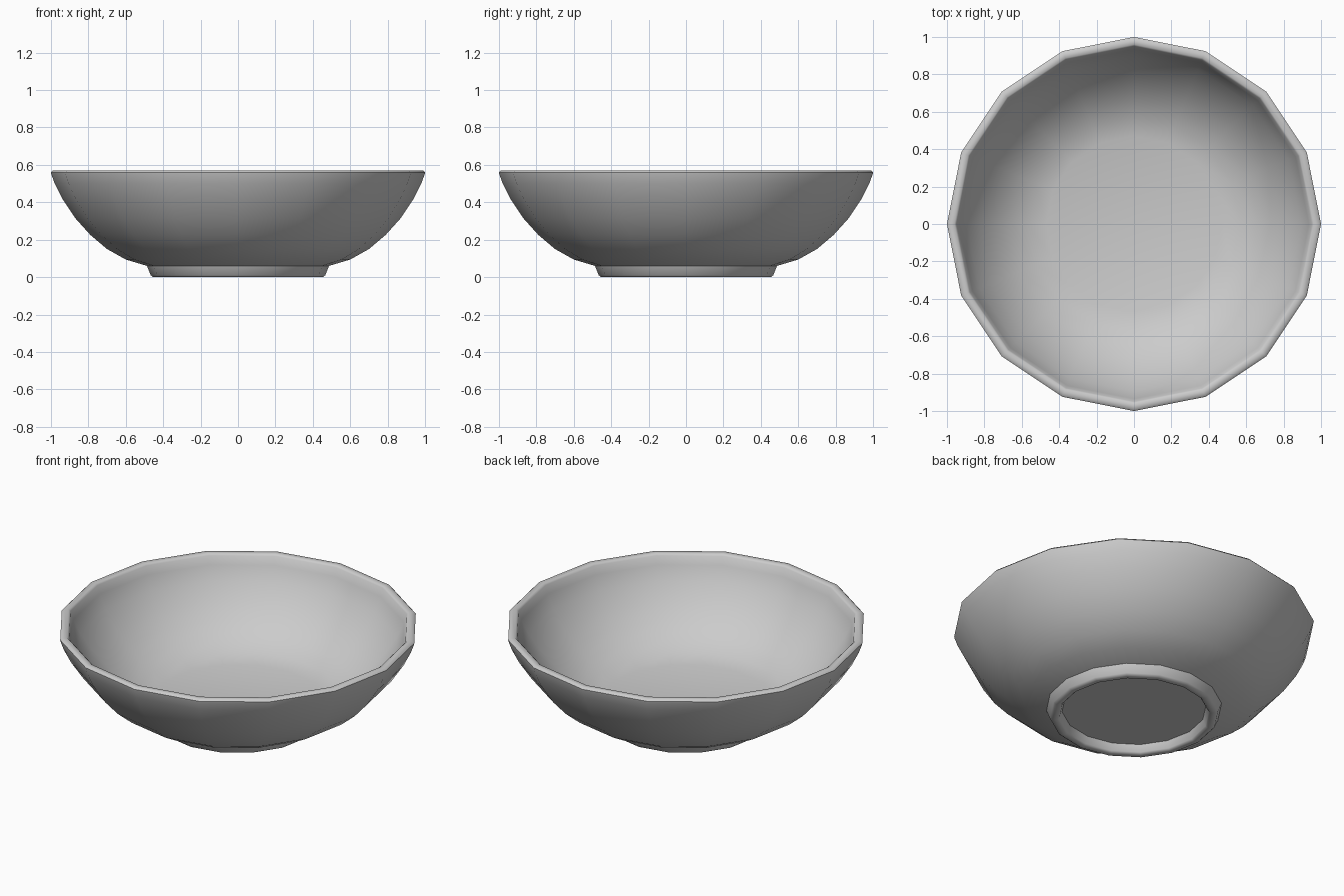
import bpy
import math
import bmesh

if "Cube" in bpy.data.objects:
    bpy.data.objects.remove(bpy.data.objects["Cube"])

SIDES = 16


def lathe(name, profile, angle):
    """Revolve an (r, z) profile around z; points at r = 0 become caps."""
    bm = bmesh.new()
    rings = []
    for r, z in profile:
        if r == 0:
            rings.append([bm.verts.new((0, 0, z))] * SIDES)
        else:
            rings.append([bm.verts.new((r * math.cos(2 * math.pi * i / SIDES),
                                        r * math.sin(2 * math.pi * i / SIDES), z))
                          for i in range(SIDES)])
    for a, b in zip(rings, rings[1:]):
        for i in range(SIDES):
            j = (i + 1) % SIDES
            bm.faces.new(dict.fromkeys((a[i], a[j], b[j], b[i])))
    bmesh.ops.recalc_face_normals(bm, faces=bm.faces)
    mesh = bpy.data.meshes.new(name)
    bm.to_mesh(mesh)
    bm.free()
    obj = bpy.data.objects.new(name, mesh)
    bpy.context.collection.objects.link(obj)
    bpy.ops.object.select_all(action='DESELECT')
    obj.select_set(True)
    bpy.context.view_layer.objects.active = obj
    bpy.ops.object.shade_smooth_by_angle(angle=math.radians(angle))
    return obj


# Recessed underside and foot ring
foot = [(0, 0.05), (0.40, 0.05), (0.415, 0.01), (0.425, 0.0),
        (0.455, 0.0), (0.467, 0.01), (0.487, 0.06)]
# Outer wall
outer = [(0.60, 0.094), (0.70, 0.15), (0.79, 0.226), (0.87, 0.315),
         (0.94, 0.42), (0.98, 0.50), (0.998, 0.55)]
# Rounded rim
rim = [(1.0, 0.56), (0.99, 0.57), (0.96, 0.57), (0.95, 0.56)]
# Inner wall and flat floor
inner = [(0.935, 0.51), (0.895, 0.43), (0.83, 0.335), (0.75, 0.25),
         (0.665, 0.185), (0.57, 0.137), (0.47, 0.112), (0, 0.11)]

lathe("bowl", foot + outer + rim + inner, 46)
